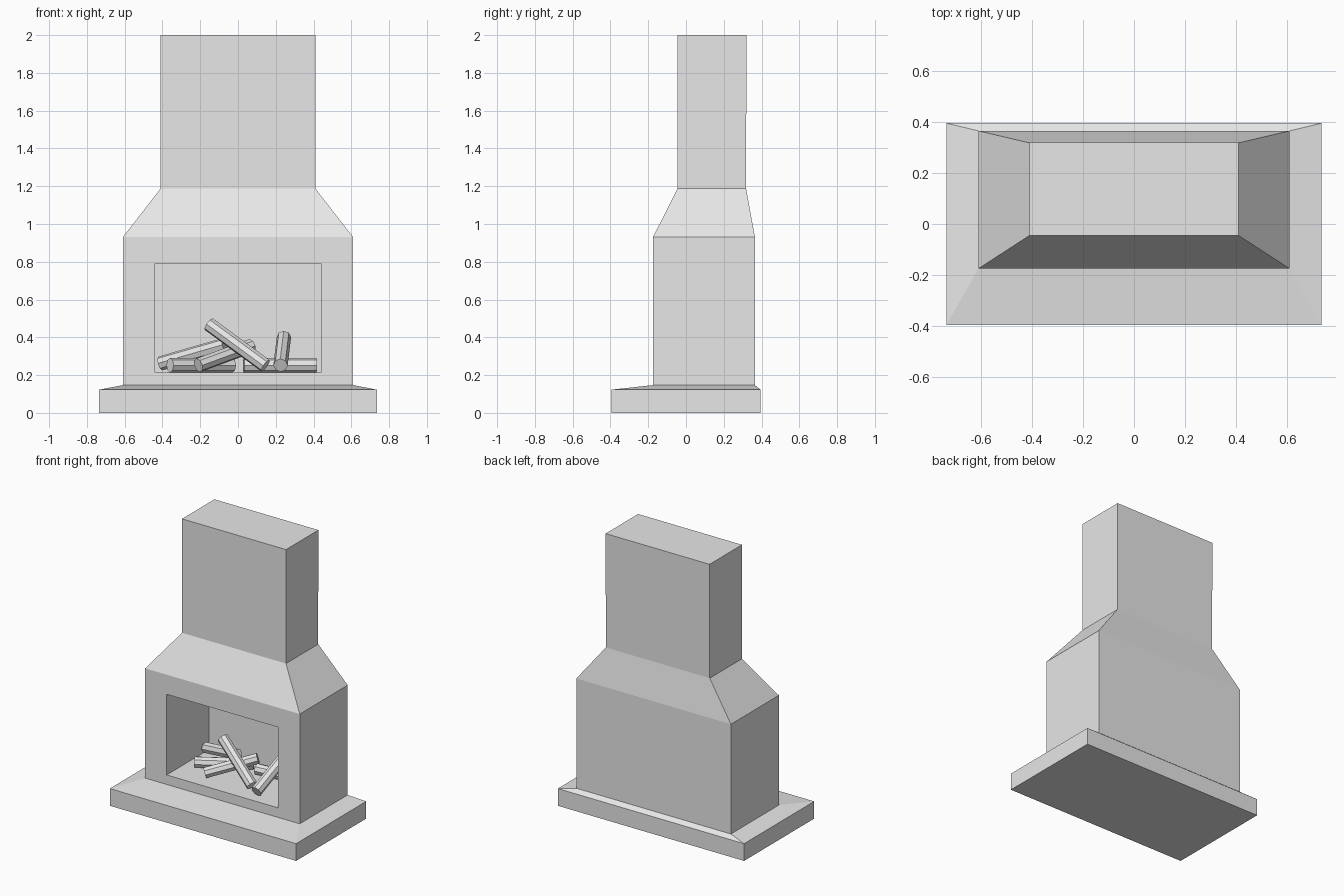
import bpy, bmesh
from mathutils import Vector

cube = bpy.data.objects.get("Cube")
if cube:
    bpy.data.objects.remove(cube, do_unlink=True)


def make_material(name, colour):
    mat = bpy.data.materials.new(name)
    mat.use_nodes = True
    mat.diffuse_color = colour
    mat.node_tree.nodes["Principled BSDF"].inputs["Base Color"].default_value = colour
    return mat


stone = make_material("pale grey", (0.8, 0.8, 0.8, 1))


def finish(bm, name):
    bmesh.ops.recalc_face_normals(bm, faces=bm.faces)
    mesh = bpy.data.meshes.new(name)
    bm.to_mesh(mesh)
    bm.free()
    mesh.materials.append(stone)
    obj = bpy.data.objects.new(name, mesh)
    bpy.context.collection.objects.link(obj)
    return obj


# Fireplace shell: stacked rectangles (half width, front y, back y, height)
levels = [
    (0.735, -0.395, 0.395, 0.0),
    (0.735, -0.395, 0.395, 0.123),
    (0.61, -0.175, 0.365, 0.147),
    (0.61, -0.175, 0.365, 0.93),
    (0.41, -0.045, 0.318, 1.187),
    (0.41, -0.045, 0.32, 2.0),
]
bm = bmesh.new()
rings = [[bm.verts.new(p) for p in ((-w, f, z), (w, f, z), (w, b, z), (-w, b, z))]
         for w, f, b, z in levels]
sides = []
for low, high in zip(rings, rings[1:]):
    for i in range(4):
        j = (i + 1) % 4
        sides.append(bm.faces.new((low[i], low[j], high[j], high[i])))
bm.faces.new(rings[0][::-1])
bm.faces.new(rings[-1])

# Firebox: inset the front of the body, then push it inwards
front = sides[8]
bmesh.ops.inset_individual(bm, faces=[front], thickness=0.1)
for v in front.verts:
    v.co = (0.44 if v.co.x > 0 else -0.44, -0.175, 0.79 if v.co.z > 0.5 else 0.215)
pushed = bmesh.ops.extrude_discrete_faces(bm, faces=[front])["faces"][0]
bmesh.ops.translate(bm, verts=pushed.verts, vec=(0, 0.475, 0))
finish(bm, "fireplace_shell")

# Firewood: each log runs between two end points
logs = {
    "log_leaning_front": ((-0.155, 0.05, 0.47), (0.145, -0.05, 0.25)),
    "log_leaning_right": ((0.225, -0.115, 0.252), (0.243, 0.19, 0.40)),
    "log_crossing": ((-0.21, -0.07, 0.252), (0.07, 0.125, 0.355)),
    "log_floor_left": ((-0.36, 0.025, 0.252), (-0.03, 0.22, 0.252)),
    "log_leaning_back": ((-0.41, 0.23, 0.262), (-0.07, 0.09, 0.36)),
    "log_floor_right": ((0.03, 0.17, 0.252), (0.415, 0.21, 0.252)),
}
for name, ends in logs.items():
    a, b = map(Vector, ends)
    bm = bmesh.new()
    bmesh.ops.create_cone(bm, cap_ends=True, segments=8, radius1=0.038,
                          radius2=0.038, depth=(b - a).length)
    obj = finish(bm, name)
    obj.location = (a + b) / 2
    obj.rotation_euler = (b - a).to_track_quat("Z", "Y").to_euler()
